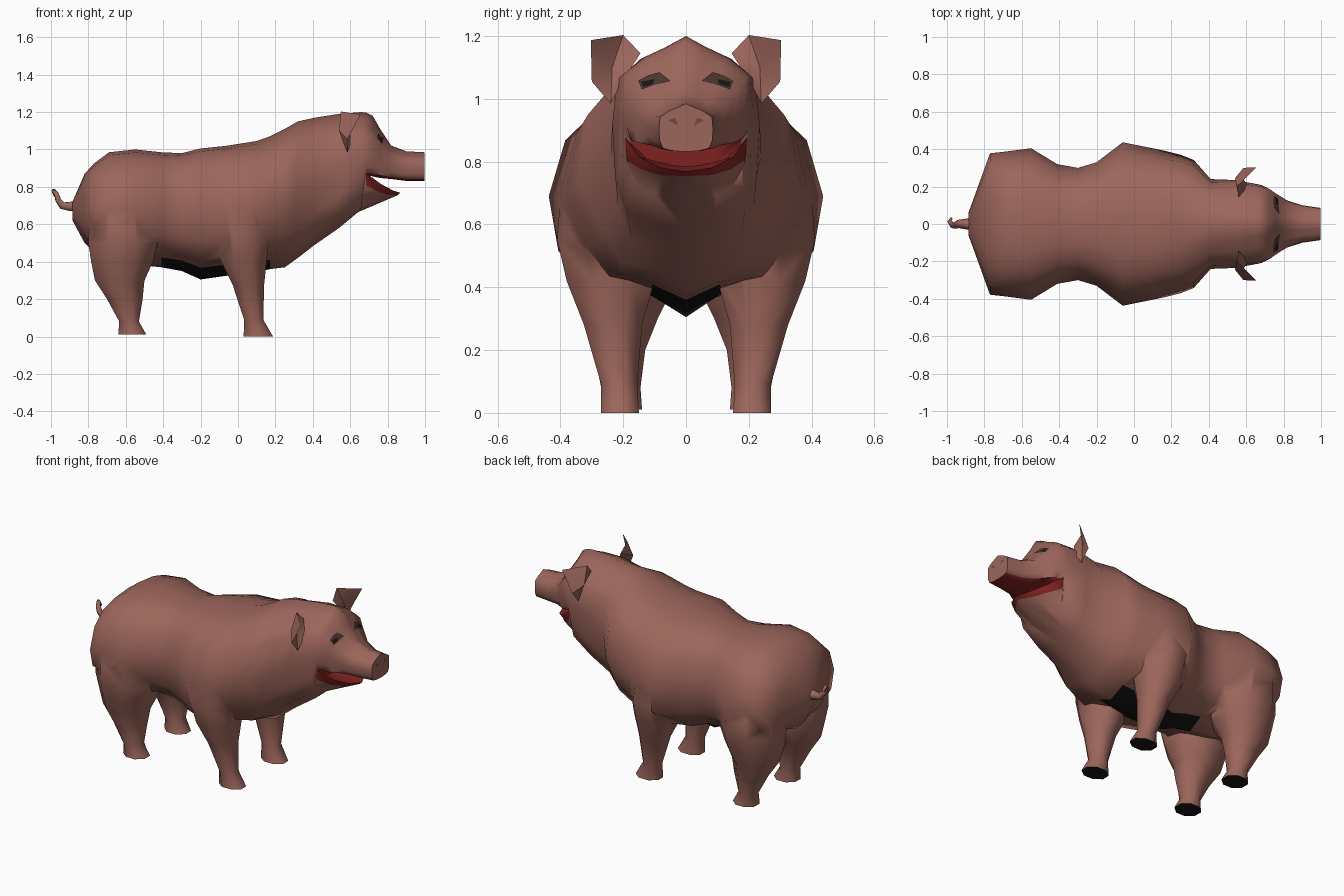
import bpy, bmesh, math
from mathutils import Vector
from mathutils.bvhtree import BVHTree

if "Cube" in bpy.data.objects:
    bpy.data.objects.remove(bpy.data.objects["Cube"])


def material(name, rgb):
    m = bpy.data.materials.new(name)
    m.diffuse_color = (*rgb, 1)
    m.use_nodes = True
    m.node_tree.nodes["Principled BSDF"].inputs["Base Color"].default_value = m.diffuse_color
    return m


MATS = [material("skin", (0.33, 0.132, 0.105)), material("mouth_red", (0.25, 0.018, 0.018)),
        material("black", (0.008, 0.007, 0.007)), material("eye_brown", (0.07, 0.035, 0.028)),
        material("nostril_brown", (0.17, 0.065, 0.05))]
SKIN, RED, BLACK, EYE, NOSTRIL = range(5)


def finish(name, bm, mat=SKIN):
    bmesh.ops.recalc_face_normals(bm, faces=bm.faces)
    me = bpy.data.meshes.new(name)
    bm.to_mesh(me)
    bm.free()
    for m in MATS:
        me.materials.append(m)
    for p in me.polygons:
        p.material_index = mat
    ob = bpy.data.objects.new(name, me)
    bpy.context.collection.objects.link(ob)
    return ob


def smooth(ob, angle=50):
    bpy.ops.object.select_all(action='DESELECT')
    ob.select_set(True)
    bpy.context.view_layer.objects.active = ob
    bpy.ops.object.shade_smooth_by_angle(angle=math.radians(angle))


def fuse(target, part):
    bpy.context.view_layer.objects.active = target
    mod = target.modifiers.new("fuse", 'BOOLEAN')
    mod.operation, mod.solver, mod.object = 'UNION', 'EXACT', part
    bpy.ops.object.modifier_apply(modifier=mod.name)
    bpy.data.objects.remove(part)


def loft(name, rings):
    """Skin closed rings of equal length and cap both ends."""
    bm = bmesh.new()
    rows = [[bm.verts.new(p) for p in r] for r in rings]
    n = len(rows[0])
    for a, b in zip(rows, rows[1:]):
        for i in range(n):
            j = (i + 1) % n
            bm.faces.new((a[i], a[j], b[j], b[i]))
    bm.faces.new(rows[0])
    bm.faces.new(rows[-1])
    return finish(name, bm)


# Half cross-sections: rounded trunk and roof-shaped head
TRUNK = [(0, 1), (.36, .95), (.64, .84), (.88, .54), (1, 0), (.93, -.48), (.68, -.76), (.29, -.84), (0, -1)]
HEAD = [(0, 1), (.3, .86), (.6, .74), (.96, .5), (1, 0), (.97, -.5), (.85, -.85), (.45, -.97), (0, -1)]


def section(x, top, bottom, w, mid, blend, taper=1):
    half = []
    for i, ((ty, tz), (hy, hz)) in enumerate(zip(TRUNK, HEAD)):
        y, z = ty + (hy - ty) * blend, tz + (hz - tz) * blend
        if i > 4:
            y *= taper
        half.append((y * w, mid + z * ((top - mid) if z > 0 else (mid - bottom))))
    return [(x, y, z) for y, z in half] + [(x, -y, z) for y, z in half[-2:0:-1]]


# Body and head: x, top, bottom, half width, widest height, head blend, lower taper
BODY = [(-.885, .72, .62, .06, .67, 0), (-.82, .87, .50, .24, .68, 0),
        (-.77, .925, .45, .378, .68, 0), (-.69, .985, .42, .387, .68, 0),
        (-.55, 1.0, .385, .405, .68, 0), (-.41, .985, .37, .32, .70, 0),
        (-.30, .98, .35, .30, .70, 0), (-.20, 1.005, .305, .33, .70, 0),
        (-.06, 1.02, .325, .437, .69, 0), (.10, 1.045, .345, .405, .69, 0, .95),
        (.17, 1.07, .36, .39, .69, .1, .88), (.25, 1.11, .37, .37, .70, .2, .8),
        (.32, 1.15, .42, .342, .73, .4, .82),
        (.41, 1.17, .49, .24, .82, .5, .95), (.54, 1.19, .58, .235, .92, .7),
        (.66, 1.20, .68, .213, .95, 1), (.685, 1.197, .86, .207, .95, 1),
        (.72, 1.18, .86, .19, .96, 1.5), (.76, 1.11, .853, .16, .95, 1.7),
        (.82, 1.02, .842, .125, .92, 1.2), (.90, .99, .832, .10, .90, 1),
        (.997, .985, .832, .086, .90, 1)]
body = loft("body", [section(*s) for s in BODY])

# Legs: z, x range, y range
FRONT_LEG = [(0, .03, .187, .15, .27), (.09, .033, .135, .155, .27), (.28, -.03, .14, .14, .325),
             (.42, -.10, .155, .10, .38), (.55, -.13, .17, .06, .41), (.70, -.12, .15, .05, .40)]
HIND_LEG = [(.01, -.64, -.49, .14, .27), (.08, -.635, -.53, .145, .27), (.20, -.70, -.51, .13, .295),
            (.30, -.765, -.50, .09, .325), (.40, -.785, -.455, .04, .36), (.50, -.80, -.43, .04, .382),
            (.62, -.795, -.44, .05, .384), (.80, -.74, -.48, .08, .30)]


def leg(name, rows, side):
    rings = []
    for z, x0, x1, y0, y1 in rows:
        ring = []
        for i in range(8):
            a = math.radians(22.5 + 45 * i)
            c, s = math.cos(a) / math.cos(math.pi / 8), math.sin(a) / math.cos(math.pi / 8)
            ring.append(((x0 + x1) / 2 + c * (x1 - x0) / 2, side * ((y0 + y1) / 2 + s * (y1 - y0) / 2), z))
        rings.append(ring)
    return loft(name, rings)


# Fuse the legs into the body
for label, rows in (("front_leg", FRONT_LEG), ("hind_leg", HIND_LEG)):
    for side in (1, -1):
        fuse(body, leg(label, rows, side))

# Black soles and belly patch, red mouth roof and mouth back
for p in body.data.polygons:
    c, n = p.center, p.normal
    p.material_index = SKIN
    if n.z < -.5 and c.z < .02:
        p.material_index = BLACK
    elif n.z < -.3 and c.z < .40 and abs(c.y) < .12 and -.52 < c.x < .17:
        p.material_index = BLACK
    elif c.x > .661 and c.z < .88 and (n.z < -.6 or (c.x < .684 and abs(c.y) < .17)):
        p.material_index = RED

# Lower jaw: inner floor, lip rim, red band edge, throat (half rows, mirrored)
JAW = [[(.64, .16, .84), (.65, .11, .80), (.66, .05, .79), (.66, 0, .785)],
       [(.68, .195, .877), (.765, .150, .815), (.83, .08, .78), (.868, 0, .768)],
       [(.685, .188, .805), (.75, .142, .775), (.80, .08, .757), (.85, 0, .754)],
       [(.61, .19, .74), (.62, .15, .695), (.63, .07, .668), (.635, 0, .662)]]
bm = bmesh.new()
rows = [[bm.verts.new(p) for p in r + [(x, -y, z) for x, y, z in r[-2::-1]]] for r in JAW]
for a, b in zip(rows, rows[1:] + rows[:1]):
    for i in range(6):
        bm.faces.new((a[i], a[i + 1], b[i + 1], b[i]))
for i in (0, 6):
    bm.faces.new([r[i] for r in rows])
jaw = finish("lower_jaw", bm, RED)
for p in jaw.data.polygons:
    if p.index >= 12:
        p.material_index = SKIN
fuse(body, jaw)
for p in body.data.polygons:
    if p.material_index == RED and p.center.z < .75:
        p.material_index = SKIN
smooth(body, 60)

# Ears: cupped shells around an outline
EAR = [(.56, .145, 1.145), (.55, .20, 1.203), (.655, .303, 1.187), (.585, .30, 1.055),
       (.585, .24, .985), (.61, .20, 1.06)]
for side, label in ((1, "left_ear"), (-1, "right_ear")):
    bm = bmesh.new()
    rim = [bm.verts.new((x, y * side, z)) for x, y, z in EAR]
    for tip in ((.575, .235, 1.10), (.54, .245, 1.10)):
        v = bm.verts.new((tip[0], tip[1] * side, tip[2]))
        for i in range(6):
            bm.faces.new((rim[i], rim[(i + 1) % 6], v))
    smooth(finish(label, bm), 45)

# Tail: tapered curl
cu = bpy.data.curves.new("tail", 'CURVE')
cu.dimensions, cu.bevel_depth, cu.bevel_resolution, cu.use_fill_caps = '3D', .028, 1, True
path = [(-.85, 0, .70, 1.3), (-.90, 0, .695, 1), (-.94, 0, .70, .8), (-.962, -.008, .73, .6),
        (-.97, -.01, .76, .5), (-.985, .015, .778, .45), (-.978, .03, .75, .25)]
sp = cu.splines.new('POLY')
sp.points.add(len(path) - 1)
for pt, (x, y, z, r) in zip(sp.points, path):
    pt.co, pt.radius = (x, y, z, 1), r
cu.materials.append(MATS[SKIN])
bpy.context.collection.objects.link(bpy.data.objects.new("tail", cu))

# Eyes and nostrils: thin plates laid on the face
tree = BVHTree.FromPolygons([v.co for v in body.data.vertices], [p.vertices[:] for p in body.data.polygons])


def plate(name, outline, side, mat, lift):
    bm = bmesh.new()
    verts = []
    for y, z in outline:
        hit = tree.ray_cast(Vector((1.5, y * side, z)), Vector((-1, 0, 0)))[0]
        verts.append(bm.verts.new((hit.x + lift, y * side, z)))
    bm.faces.new(verts)
    bmesh.ops.triangulate(bm, faces=bm.faces)
    ob = finish(name, bm, mat)
    if ob.data.polygons[0].normal.x < 0:
        ob.data.flip_normals()


for side, label in ((1, "left"), (-1, "right")):
    plate(label + "_eye", [(.05, 1.057), (.085, 1.085), (.12, 1.075), (.152, 1.058), (.14, 1.03), (.10, 1.045)],
          side, EYE, .006)
    plate(label + "_pupil", [(.10, 1.063), (.143, 1.054), (.136, 1.037), (.105, 1.048)], side, BLACK, .009)
    plate(label + "_nostril", [(.025, .915), (.035, .94), (.058, .932)], side, NOSTRIL, .002)
